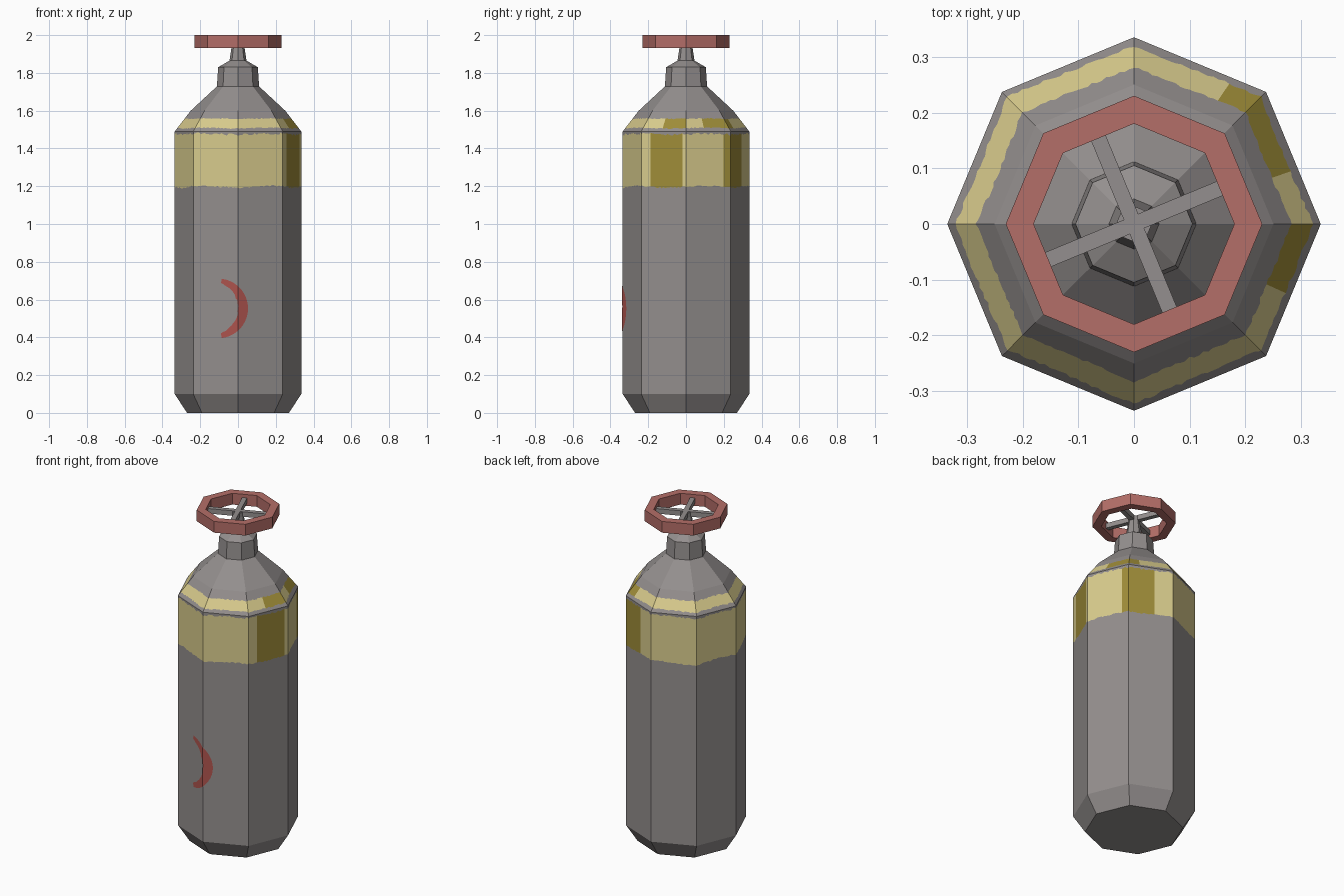
import bpy, bmesh, math, random
from mathutils import Matrix

if "Cube" in bpy.data.objects:
    bpy.data.objects.remove(bpy.data.objects["Cube"])

random.seed(4)
SIDES = 8


def material(name, rgb):
    m = bpy.data.materials.new(name)
    lin = [((c / 255 + 0.055) / 1.055) ** 2.4 for c in rgb]
    m.diffuse_color = (*lin, 1)
    m.use_nodes = True
    m.node_tree.nodes["Principled BSDF"].inputs["Base Color"].default_value = m.diffuse_color
    return m


GREY = material("steel grey", (148, 143, 142))
YELLOW = material("pale yellow paint", (217, 204, 141))
OLIVE = material("dark yellow paint", (160, 142, 57))
RED = material("wheel red", (180, 110, 104))
MARK = material("mark red", (174, 84, 78))


def finish(name, bm, *mats):
    bmesh.ops.recalc_face_normals(bm, faces=bm.faces)
    me = bpy.data.meshes.new(name)
    bm.to_mesh(me)
    bm.free()
    for m in mats:
        me.materials.append(m)
    ob = bpy.data.objects.new(name, me)
    bpy.context.collection.objects.link(ob)
    return ob


def octagon_point(u, r):
    """Point on the octagon outline; u counts sides from +x."""
    k = math.floor(u)
    a, b = (2 * math.pi * i / SIDES for i in (k, k + 1))
    t = u - k
    return (r * ((1 - t) * math.cos(a) + t * math.cos(b)),
            r * ((1 - t) * math.sin(a) + t * math.sin(b)))


def lathe(rows, cols, closed=False, rule=None):
    """rows: functions of column giving (radius, z); rule(row, u) -> material index."""
    bm = bmesh.new()
    n = SIDES * cols
    rings = []
    for row in rows:
        ring = []
        for i in range(n):
            r, z = row(i)
            ring.append(bm.verts.new((*octagon_point(i / cols, r), z)))
        rings.append(ring)
    pairs = list(zip(rings, rings[1:])) + ([(rings[-1], rings[0])] if closed else [])
    for j, (a, b) in enumerate(pairs):
        for i in range(n):
            f = bm.faces.new((a[i], a[(i + 1) % n], b[(i + 1) % n], b[i]))
            if rule:
                f.material_index = rule(j, (i + 0.5) / cols)
    if not closed:
        bm.faces.new(rings[0])
        bm.faces.new(rings[-1])
    return bm


def fixed(r, z):
    return lambda i: (r, z)


# Tank body, with worn paint edges following the octagon
PROFILE = [(0.27, 0), (0.335, 0.1), (0.335, 1.49), (0.25, 1.60), (0.11, 1.73)]
COLS = 24


def radius_at(z):
    for (r0, z0), (r1, z1) in zip(PROFILE, PROFILE[1:]):
        if z <= z1:
            return r0 + (r1 - r0) * (z - z0) / (z1 - z0)


def ragged(z, wave, noise):
    zs = [z + wave * math.sin(i * 2 * math.pi * 5 / (SIDES * COLS))
          + random.uniform(-noise, noise) for i in range(SIDES * COLS)]
    return lambda i: (radius_at(zs[i]), zs[i])


def paint(row, u):
    if u > 4:
        u -= SIDES
    if row == 2:      # wide band on the wall
        return 2 if -0.8 < u < -0.1 or 0.83 < u < 1.6 else 1
    if row == 5:      # narrow band on the shoulder
        return 2 if -0.54 < u < 0 or 0.42 < u < 1.26 else 1
    return 0


rows = [fixed(*PROFILE[0]), fixed(*PROFILE[1]),
        ragged(1.197, 0.005, 0.004), ragged(1.476, 0.003, 0.006),
        fixed(*PROFILE[2]), ragged(1.508, 0.002, 0.003), ragged(1.558, 0.001, 0.003),
        fixed(*PROFILE[3]), fixed(*PROFILE[4])]
finish("tank_body", lathe(rows, COLS, rule=paint), GREY, YELLOW, OLIVE)

# Neck and valve stem
neck = [(0.112, 1.725), (0.105, 1.83), (0.045, 1.865), (0.032, 1.95), (0.032, 1.975)]
finish("neck_and_stem", lathe([fixed(*p) for p in neck], 1), GREY)

# Hand wheel rim
rim = [(0.18, 1.932), (0.23, 1.932), (0.23, 2.0), (0.18, 2.0)]
finish("wheel_rim", lathe([fixed(*p) for p in rim], 1, closed=True), RED)

# Two crossing bars make the four spokes
bm = bmesh.new()
for angle in (22.5, 112.5):
    bmesh.ops.create_cube(bm, size=1, matrix=Matrix.Translation((0, 0, 1.965))
                          @ Matrix.Rotation(math.radians(angle), 4, 'Z')
                          @ Matrix.Diagonal((0.345, 0.028, 0.03, 1)))
finish("wheel_spokes", bm, GREY)

# Painted crescent, drawn flat then wrapped round the front corner
bm = bmesh.new()
strip = []
for i in range(25):
    t = -1 + i / 12
    wobble = random.uniform(-0.003, 0.003)
    a, b = t * math.radians(83), t * math.radians(69)
    outer = (-0.105 + 0.158 * math.cos(a), 0, 0.553 + 0.158 * math.sin(a))
    r = 0.142 + wobble
    inner = (-0.142 + r * math.cos(b), 0, 0.553 + r * math.sin(b))
    strip.append((bm.verts.new(outer), bm.verts.new(inner)))
for (a, b), (c, d) in zip(strip, strip[1:]):
    bm.faces.new((a, c, d, b))
bmesh.ops.bisect_plane(bm, geom=bm.verts[:] + bm.edges[:] + bm.faces[:],
                       plane_co=(0, 0, 0), plane_no=(1, 0, 0))
for v in bm.verts:
    v.co.y = -(0.338 - abs(v.co.x) * math.tan(math.pi / SIDES))
ob = finish("front_crescent_mark", bm, MARK)
if ob.data.polygons[0].normal.y > 0:
    ob.data.flip_normals()
